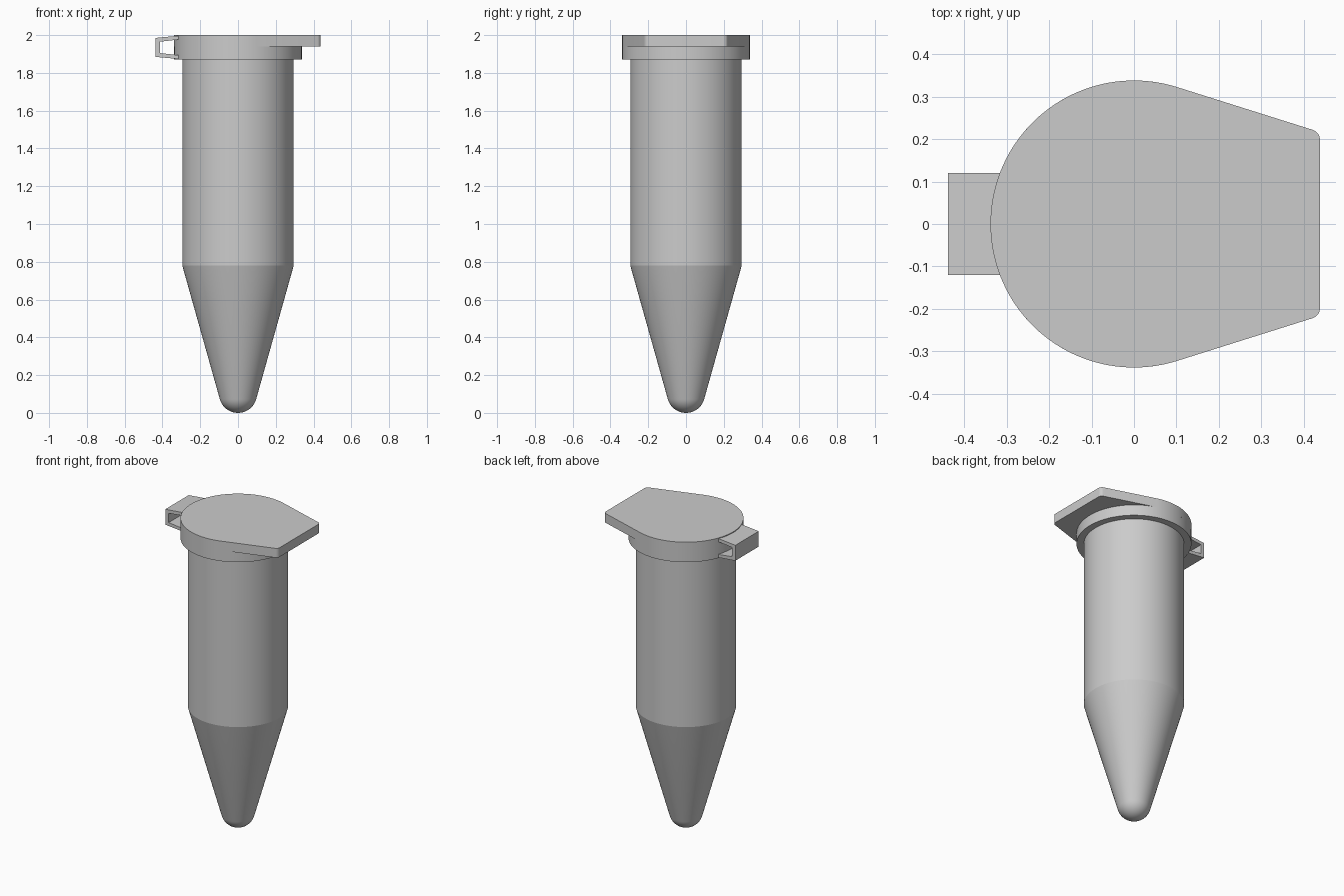
import bpy, bmesh, math
from mathutils import Vector

cube = bpy.data.objects.get("Cube")
if cube:
    bpy.data.objects.remove(cube, do_unlink=True)

plastic = bpy.data.materials.new("grey_plastic")
plastic.use_nodes = True
colour = (0.6, 0.6, 0.6, 1)
plastic.diffuse_color = colour
plastic.node_tree.nodes["Principled BSDF"].inputs["Base Color"].default_value = colour

SEGMENTS = 96
LID_RADIUS = 0.338


def finish(name, bm, angle=30):
    """Turn a bmesh into a shaded object."""
    bmesh.ops.remove_doubles(bm, verts=bm.verts, dist=1e-5)
    bmesh.ops.recalc_face_normals(bm, faces=bm.faces)
    mesh = bpy.data.meshes.new(name)
    bm.to_mesh(mesh)
    bm.free()
    mesh.materials.append(plastic)
    obj = bpy.data.objects.new(name, mesh)
    bpy.context.collection.objects.link(obj)
    bpy.ops.object.select_all(action="DESELECT")
    obj.select_set(True)
    bpy.context.view_layer.objects.active = obj
    bpy.ops.object.shade_smooth_by_angle(angle=math.radians(angle))
    return obj


def lathe(name, profile, angle=30):
    """Revolve (radius, height) points around z."""
    bm = bmesh.new()
    verts = [bm.verts.new((r, 0, z)) for r, z in profile]
    edges = [bm.edges.new(pair) for pair in zip(verts, verts[1:])]
    bmesh.ops.spin(bm, geom=verts + edges, cent=(0, 0, 0), axis=(0, 0, 1),
                   angle=math.tau, steps=SEGMENTS, use_duplicate=False)
    return finish(name, bm, angle)


def extrude(name, points, offset):
    """Extrude a closed outline of 3D points."""
    bm = bmesh.new()
    face = bm.faces.new([bm.verts.new(p) for p in points])
    side = bmesh.ops.extrude_face_region(bm, geom=[face], use_keep_orig=True)
    moved = [g for g in side["geom"] if isinstance(g, bmesh.types.BMVert)]
    bmesh.ops.translate(bm, verts=moved, vec=Vector(offset))
    return finish(name, bm)


# Tube: rounded tip tangent to the cone, then a straight barrel
tip = 0.1
slope = math.radians(15.7)
profile = []
for i in range(13):
    a = (math.pi / 2 - slope) * i / 12
    profile.append((tip * math.sin(a), tip - tip * math.cos(a)))
profile += [(0.295, 0.78), (0.295, 1.9), (0, 1.9)]
lathe("tube_body", profile, 14)

# Collar around the mouth, flush with the lid
lathe("rim", [(0, 1.87), (LID_RADIUS, 1.87), (LID_RADIUS, 1.94), (0, 1.94)])

# Lid: a disc whose tangents run out into a tab with rounded corners
tangent = math.radians(73)
half = []
corner_y, corner_r, tab_x = 0.198, 0.025, 0.438
for i in range(7):
    a = tangent * i / 6
    half.append((tab_x - corner_r + corner_r * math.cos(a),
                 corner_y + corner_r * math.sin(a)))
for i in range(41):
    a = tangent + (math.pi - tangent) * i / 40
    half.append((LID_RADIUS * math.cos(a), LID_RADIUS * math.sin(a)))
outline = half + [(x, -y) for x, y in reversed(half[:-1])]
extrude("lid", [(x, y, 1.94) for x, y in outline], (0, 0, 0.06))

# Hinge: a folded strap joining the lid to the rim
middle = 1.935
upper = [(-0.30, 0.063), (-0.438, 0.050)]
inner = [(-0.414, 0.030), (-0.30, 0.043)]
strap = (upper + [(x, -z) for x, z in reversed(upper)]
         + [(x, -z) for x, z in reversed(inner)] + inner)
extrude("hinge", [(x, -0.12, middle + z) for x, z in strap], (0, 0.24, 0))
